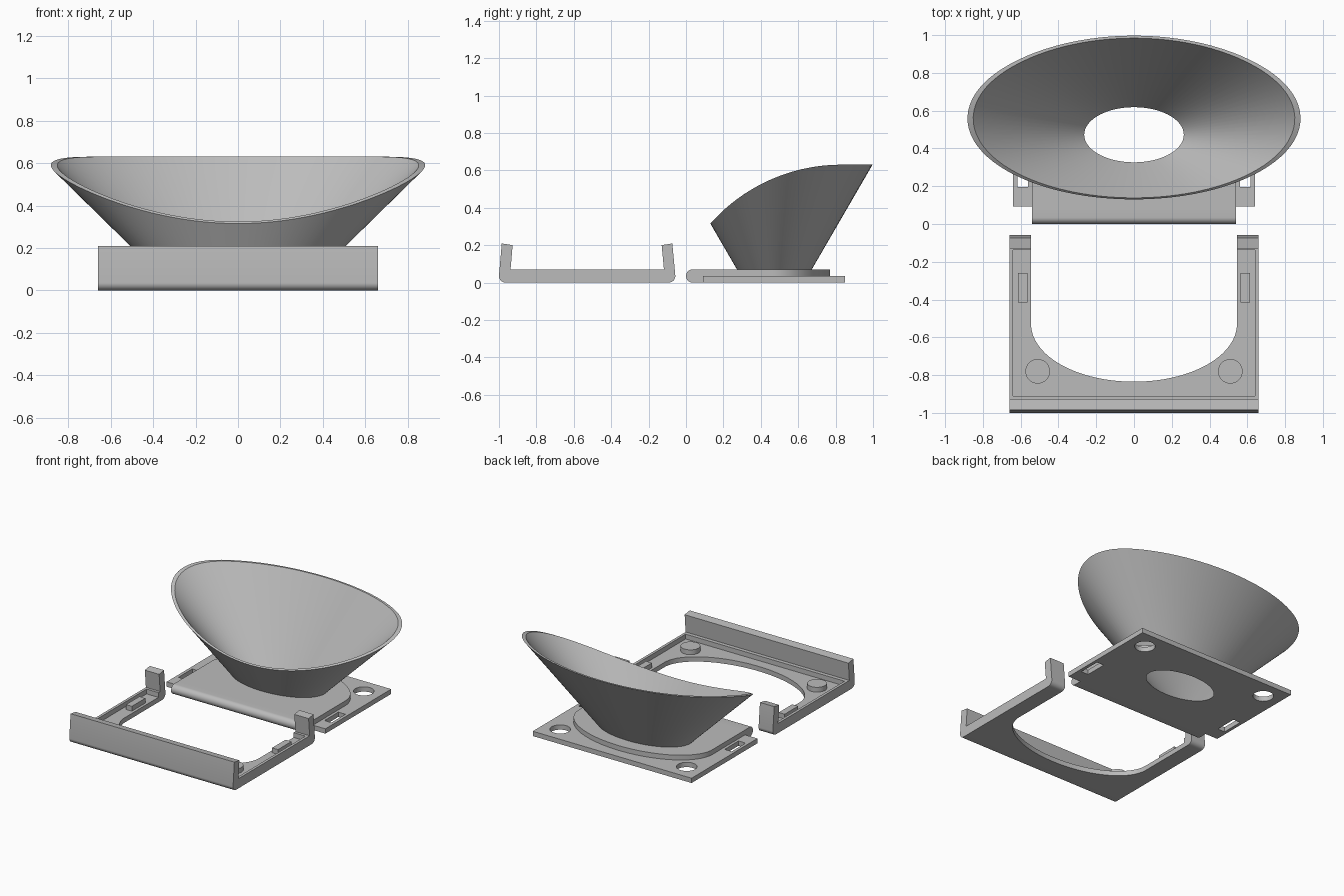
import bpy, bmesh
from math import sin, cos, pi, sqrt, radians
from mathutils import Matrix

if "Cube" in bpy.data.objects:
    bpy.data.objects.remove(bpy.data.objects["Cube"])

grey = bpy.data.materials.new("matte_grey")
grey.use_nodes = True
grey.diffuse_color = (0.5, 0.5, 0.5, 1)
for node in grey.node_tree.nodes:
    if node.type == "BSDF_PRINCIPLED":
        node.inputs["Base Color"].default_value = (0.5, 0.5, 0.5, 1)
parts = []


def add_part(name, bm):
    bmesh.ops.recalc_face_normals(bm, faces=bm.faces[:])
    mesh = bpy.data.meshes.new(name)
    bm.to_mesh(mesh)
    bm.free()
    mesh.materials.append(grey)
    obj = bpy.data.objects.new(name, mesh)
    bpy.context.collection.objects.link(obj)
    parts.append(obj)


def ellipse(cx, cy, rx, ry, a0=0, a1=2 * pi, n=72, closed=True):
    steps = n if closed else n - 1
    return [(cx + rx * cos(a0 + (a1 - a0) * i / steps),
             cy + ry * sin(a0 + (a1 - a0) * i / steps)) for i in range(n)]


def rect(x0, x1, y0, y1):
    return [(x0, y0), (x1, y0), (x1, y1), (x0, y1)]


# Extrude a flat outline (with holes) from lo to hi, along z or along x
def extrude(name, outlines, lo, hi, along_x=False):
    curve = bpy.data.curves.new(name + "_outline", "CURVE")
    curve.dimensions = "2D"
    curve.fill_mode = "BOTH"
    curve.extrude = (hi - lo) / 2
    for pts in outlines:
        spline = curve.splines.new("POLY")
        spline.points.add(len(pts) - 1)
        for p, (u, v) in zip(spline.points, pts):
            p.co = (u, v, 0, 1)
        spline.use_cyclic_u = True
    tmp = bpy.data.objects.new(name + "_outline", curve)
    bpy.context.collection.objects.link(tmp)
    bpy.context.view_layer.update()
    mesh = bpy.data.meshes.new_from_object(
        tmp.evaluated_get(bpy.context.evaluated_depsgraph_get()))
    bpy.data.objects.remove(tmp)
    bpy.data.curves.remove(curve)
    bm = bmesh.new()
    bm.from_mesh(mesh)
    bpy.data.meshes.remove(mesh)
    bmesh.ops.remove_doubles(bm, verts=bm.verts[:], dist=0.0001)
    matrix = Matrix.Translation((0, 0, (lo + hi) / 2))
    if along_x:
        matrix = Matrix(((0, 0, 1, 0), (1, 0, 0, 0), (0, 1, 0, 0), (0, 0, 0, 1))) @ matrix
    bm.transform(matrix)
    add_part(name, bm)


STEP, TOP = 0.035, 0.07        # floor height and full plate height
W, RAIL, GAP = 0.66, 0.64, 0.545
BACK, FRONT = -0.91, -0.138    # ends of the frame recess
sides = (("right", -1), ("left", 1))


def span(s, a, b):
    return (a, b) if s > 0 else (-b, -a)


# Frame floor with a rounded opening
opening = ellipse(0, -0.53, GAP, 0.305, 0, -pi, 48, False)
extrude("frame_floor", [[(-W, FRONT), (-W, BACK), (W, BACK), (W, FRONT), (GAP, FRONT)]
                        + opening + [(-GAP, FRONT)]], 0, STEP)

# Long clip wall, leaning inward with a rounded foot
foot = ellipse(-0.965, 0.035, 0.035, 0.035, 1.5 * pi, pi, 10, False)
extrude("long_clip_wall", [[(BACK, 0)] + foot + [(-0.985, 0.209), (-0.927, 0.2),
                           (-0.938, TOP), (BACK, TOP)]], -W, W, True)

# Hooks, side rails, locating tabs and pegs
toe = ellipse(-0.092, 0.035, 0.035, 0.035, -0.5 * pi, 0, 10, False)
hook = [(FRONT, 0)] + toe + [(-0.073, 0.209), (-0.13, 0.2), (-0.118, TOP), (FRONT, TOP)]
for side, s in sides:
    extrude(side + "_hook", [hook], *span(s, GAP, W), True)
    extrude(side + "_rail", [rect(*span(s, RAIL, W), BACK, FRONT)], STEP, TOP)
    extrude(side + "_tab", [rect(*span(s, 0.565, 0.613), -0.415, -0.26)], STEP, TOP)
    extrude(side + "_peg", [ellipse(s * 0.51, -0.78, 0.065, 0.065, n=48)], STEP, TOP)

# Insert flange with peg holes, tab slots and the throat
CY = 0.4725
throat = ellipse(0, CY, 0.365, 0.2, n=96)
cutouts = [throat]
for side, s in sides:
    cutouts.append(ellipse(s * 0.51, 0.72, 0.068, 0.068, n=48))
    cutouts.append(rect(*span(s, 0.56, 0.617), 0.195, 0.355))
extrude("insert_flange", [rect(-RAIL, RAIL, 0.092, 0.85)] + cutouts, 0, STEP)

# Raised tongue with a rounded back and a rounded front lip
extrude("insert_tongue", [[(-0.54, 0.092), (0.54, 0.092)]
                          + ellipse(0, 0.465, 0.54, 0.305, 0, pi, 48, False), throat],
        STEP, TOP)
extrude("insert_lip", [ellipse(0.035, 0.035, 0.035, 0.035, 1.5 * pi, 0.5 * pi, 16, False)
                       + [(0.092, TOP), (0.092, 0)]], 0, 0.54, True)
parts[-1].modifiers.new("mirror", "MIRROR")


# Funnel: a flared oval horn trimmed by a curved top
def horn(a, z, inner):
    rx = 0.365 + 1.02 * (z - TOP) - (0.03 if inner else 0)
    ry = 0.2 + 0.58 * (z - TOP) - (0.0135 if inner else 0)
    return (rx * cos(a), CY + ry * sin(a), z)


def trim_height(y):
    r = 0.935
    return 0.63 if y > 0.83 else 0.63 - r + sqrt(max(0, r * r - (y - 0.83) ** 2))


def trimmed(a, inner):
    lo, hi = TOP, 0.7
    for _ in range(30):
        z = (lo + hi) / 2
        if z < trim_height(horn(a, z, inner)[1]):
            lo = z
        else:
            hi = z
    return horn(a, lo, inner)


bm = bmesh.new()
loops = []
for i in range(96):
    a = 2 * pi * i / 96
    collar = horn(a, TOP, False)
    section = [horn(a, 0, True), trimmed(a, True), trimmed(a, False),
               collar, (collar[0], collar[1], 0)]
    loops.append([bm.verts.new(p) for p in section])
for i, here in enumerate(loops):
    after = loops[(i + 1) % len(loops)]
    for j in range(5):
        k = (j + 1) % 5
        bm.faces.new((here[j], after[j], after[k], here[k]))
add_part("funnel", bm)

# Smooth the curved walls, keep the edges crisp
bpy.ops.object.select_all(action="DESELECT")
for obj in parts:
    obj.select_set(True)
bpy.context.view_layer.objects.active = parts[-1]
bpy.ops.object.shade_smooth_by_angle(angle=radians(30))
